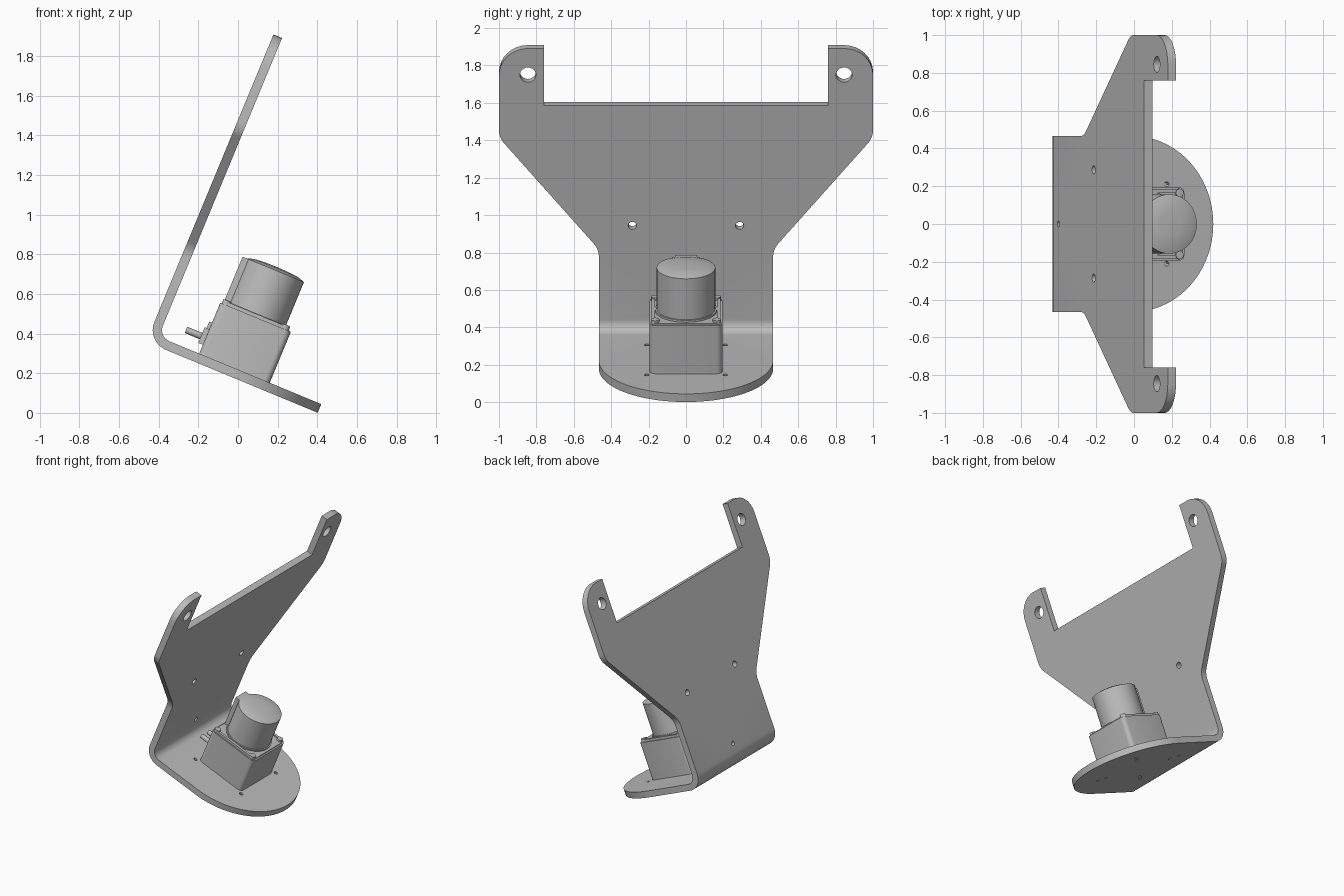
import bpy, bmesh, math
from mathutils import Matrix, Vector

cube = bpy.data.objects.get("Cube")
if cube:
    bpy.data.objects.remove(cube, do_unlink=True)

# Everything is built square (u along base, y across, w up the wall), then tilted
TILT = Matrix.Translation((-0.463, 0, 0.359)) @ Matrix.Rotation(math.radians(22.5), 4, 'Y')
T = 0.047        # sheet thickness
HALF = 0.466     # half width of the base
LENGTH = 0.936   # base length
HEIGHT = 1.677   # wall height
MID = 0.46       # motor centre along the base

grey = bpy.data.materials.new("mid grey")
grey.use_nodes = True
grey.diffuse_color = (0.5, 0.5, 0.5, 1)
grey.node_tree.nodes["Principled BSDF"].inputs["Base Color"].default_value = (0.5, 0.5, 0.5, 1)


def rounded(corners, steps=8):
    """Outline from (a, b, radius) corners, each corner filleted."""
    out = []
    n = len(corners)
    for i, (a, b, r) in enumerate(corners):
        p = Vector((a, b))
        if r == 0:
            out.append(p)
            continue
        d1 = (Vector(corners[i - 1][:2]) - p).normalized()
        d2 = (Vector(corners[(i + 1) % n][:2]) - p).normalized()
        half = d1.angle(d2) / 2
        c = p + (d1 + d2).normalized() * (r / math.sin(half))
        s = p + d1 * (r / math.tan(half)) - c
        e = p + d2 * (r / math.tan(half)) - c
        sweep = s.angle_signed(e)
        for k in range(steps + 1):
            t = -sweep * k / steps
            out.append(c + Vector((s.x * math.cos(t) - s.y * math.sin(t),
                                   s.x * math.sin(t) + s.y * math.cos(t))))
    return out


def circle(a, b, r, n=24):
    return [(a + r * math.cos(math.tau * k / n), b + r * math.sin(math.tau * k / n)) for k in range(n)]


PLACE = {'u': lambda a, b, h: (h, a, b),
         'y': lambda a, b, h: (a, h, b),
         'w': lambda a, b, h: (a, b, h)}


def prism(name, outline, axis, lo, hi):
    """Extrude a flat outline along one axis."""
    bm = bmesh.new()
    put = PLACE[axis]
    low = [bm.verts.new(put(a, b, lo)) for a, b in outline]
    high = [bm.verts.new(put(a, b, hi)) for a, b in outline]
    bm.faces.new(low)
    bm.faces.new(high)
    n = len(low)
    for i in range(n):
        j = (i + 1) % n
        bm.faces.new((low[i], low[j], high[j], high[i]))
    bmesh.ops.recalc_face_normals(bm, faces=bm.faces)
    return to_object(name, bm)


def lathe(name, profile, u, y, n=48):
    """Revolve (radius, w) points about an upright axis."""
    bm = bmesh.new()
    vs = [bm.verts.new((u + r, y, w)) for r, w in profile]
    es = [bm.edges.new(p) for p in zip(vs, vs[1:])]
    bmesh.ops.spin(bm, geom=vs + es, cent=(u, y, 0), axis=(0, 0, 1), angle=math.tau, steps=n)
    bmesh.ops.remove_doubles(bm, verts=bm.verts, dist=0.0001)
    bmesh.ops.recalc_face_normals(bm, faces=bm.faces)
    return to_object(name, bm)


def to_object(name, bm):
    me = bpy.data.meshes.new(name)
    bm.to_mesh(me)
    bm.free()
    ob = bpy.data.objects.new(name, me)
    bpy.context.scene.collection.objects.link(ob)
    return ob


def carve(ob, cutter, operation):
    mod = ob.modifiers.new("cut", 'BOOLEAN')
    mod.object, mod.operation, mod.solver = cutter, operation, 'EXACT'
    bpy.context.view_layer.update()
    me = bpy.data.meshes.new_from_object(ob.evaluated_get(bpy.context.evaluated_depsgraph_get()))
    ob.modifiers.clear()
    ob.data = me
    bpy.data.objects.remove(cutter, do_unlink=True)


def finish(ob):
    me = ob.data
    me.transform(TILT)
    me.materials.clear()
    me.materials.append(grey)
    me.shade_smooth()
    me.set_sharp_from_angle(angle=math.radians(30))


# Bent sheet bracket: L section, trimmed by the wall and base outlines
section = rounded([(0, 0, 0.107), (LENGTH, 0, 0), (LENGTH, T, 0), (T, T, 0.06), (T, HEIGHT, 0), (0, HEIGHT, 0)])
bracket = prism("bracket", section, 'y', -1.1, 1.1)

half_wall = [(HALF, -0.1, 0), (HALF, 0.515, 0.12), (1, 1.162, 0.12),
             (1, HEIGHT + 0.0005, 0.155), (0.76, HEIGHT + 0.0005, 0), (0.76, 1.349, 0)]
wall = half_wall + [(-a, b, r) for a, b, r in reversed(half_wall)]
carve(bracket, prism("wall_trim", rounded(wall), 'u', -0.2, 1.3), 'INTERSECT')

turn = LENGTH - HALF
tongue = [(-0.2, -1.3), (0.2, -1.3), (0.2, -HALF - 0.02), (turn, -HALF - 0.02)]
tongue += [(turn + HALF * math.sin(math.pi * k / 48), -HALF * math.cos(math.pi * k / 48)) for k in range(49)]
tongue += [(a, -b) for a, b in reversed(tongue[:4])]
carve(bracket, prism("base_trim", tongue, 'w', -0.2, 2), 'INTERSECT')

# Holes through the wall
for y, w, r in [(0.845, 1.525, 0.043), (-0.845, 1.525, 0.043),
                (0.287, 0.652, 0.022), (-0.287, 0.652, 0.022), (0, 0.165, 0.016)]:
    carve(bracket, prism("hole", circle(y, w, r), 'u', -0.1, 0.1), 'DIFFERENCE')

# Holes through the base, two at each motor corner
for su in (-1, 1):
    for sy in (-1, 1):
        for d in (0.21, 0.165):
            hole = circle(MID + su * d, sy * d, 0.013, 12)
            carve(bracket, prism("hole", hole, 'w', -0.1, 0.1), 'DIFFERENCE')

parts = [bracket]


def box(name, u0, u1, y0, y1, w0, w1, r=0.0):
    outline = rounded([(u0, y0, r), (u1, y0, r), (u1, y1, r), (u0, y1, r)], 4)
    parts.append(prism(name, outline, 'w', w0, w1))


# Motor housing, lid and can
box("motor_housing", 0.27, 0.655, -0.194, 0.194, T, 0.325, 0.03)
box("housing_lid", 0.28, 0.645, -0.185, 0.185, 0.325, 0.334, 0.03)
parts.append(lathe("motor_collar", [(0, 0.33), (0.166, 0.33), (0.166, 0.345), (0, 0.345)], MID + 0.003, 0))
can = [(0, 0.33), (0.157, 0.33), (0.157, 0.582), (0.12, 0.594), (0.06, 0.599), (0, 0.6)]
parts.append(lathe("motor_can", can, MID + 0.003, 0))
box("can_rib", 0.285, 0.36, -0.06, 0.06, 0.325, 0.582)

# Lid rails and corner screws
for side in (-1, 1):
    box("lid_rail", 0.31, 0.62, side * 0.175 - 0.01, side * 0.175 + 0.01, 0.33, 0.342)
    for u in (0.3, 0.62):
        screw = [(0, 0.32), (0.022, 0.32), (0.022, 0.348), (0, 0.35)]
        parts.append(lathe("lid_screw", screw, u, side * 0.165, 16))

# Cable connector facing the wall
box("connector_block", 0.245, 0.29, -0.09, 0.04, 0.095, 0.18, 0.008)
box("connector_clip", 0.255, 0.29, -0.05, 0.0, 0.18, 0.215)
for y in (-0.065, 0.015):
    parts.append(prism("connector_pin", circle(y, 0.132, 0.017, 16), 'u', 0.163, 0.26))

for part in parts:
    finish(part)
